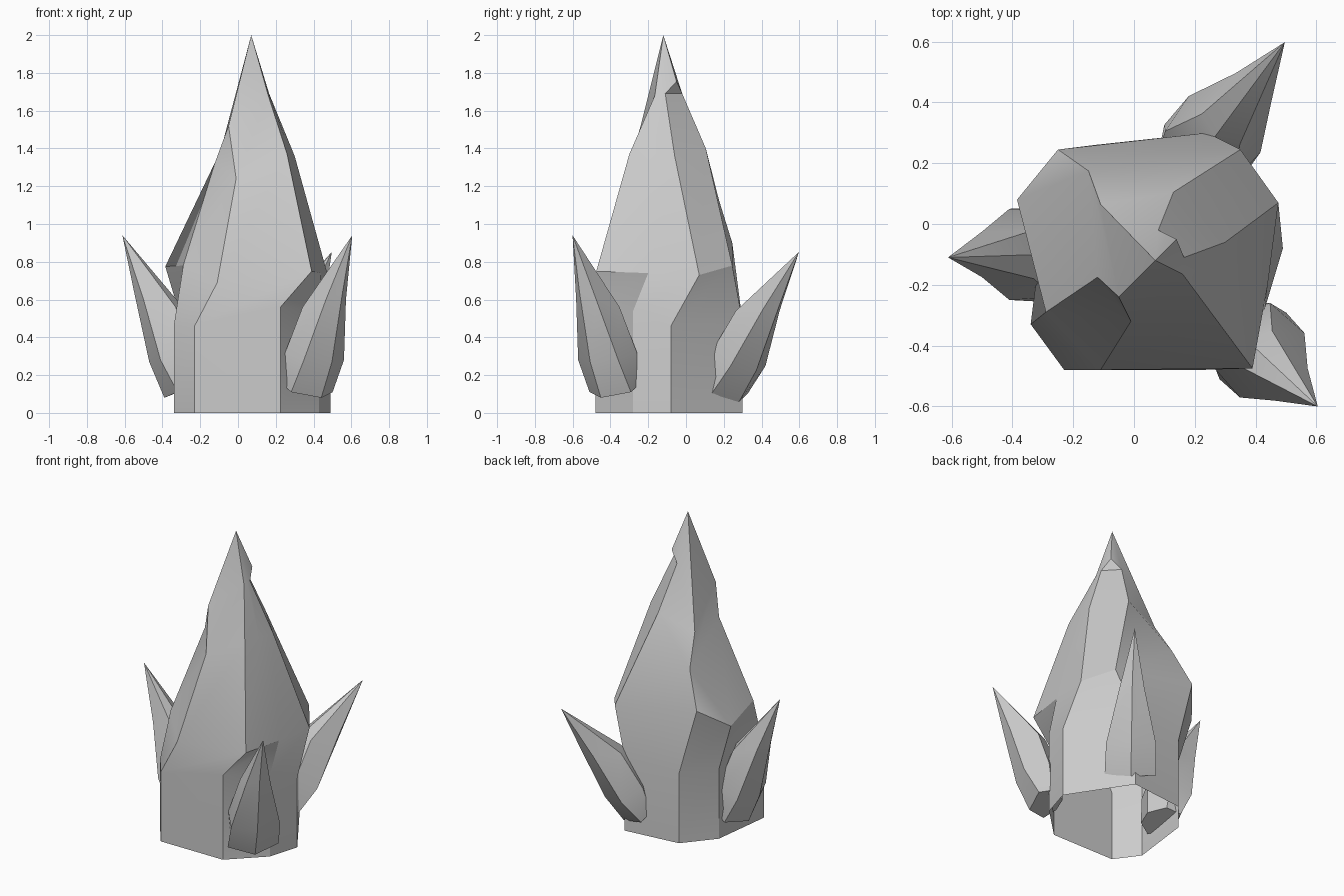
import bpy, bmesh, math
from mathutils import Matrix, Vector

if "Cube" in bpy.data.objects:
    bpy.data.objects.remove(bpy.data.objects["Cube"])


def finish(name, bm):
    bmesh.ops.remove_doubles(bm, verts=bm.verts[:], dist=0.001)
    bmesh.ops.recalc_face_normals(bm, faces=bm.faces[:])
    mesh = bpy.data.meshes.new(name)
    bm.to_mesh(mesh)
    bm.free()
    ob = bpy.data.objects.new(name, mesh)
    bpy.context.collection.objects.link(ob)
    bpy.ops.object.select_all(action='DESELECT')
    ob.select_set(True)
    bpy.context.view_layer.objects.active = ob
    bpy.ops.object.shade_smooth_by_angle(angle=math.radians(25))
    return ob


def loft(bm, rings, tip):
    """Skin rings of points and return the last ring and the tip vertex."""
    rows = [[bm.verts.new(p) for p in ring] for ring in rings]
    n = len(rows[0])
    for lo, hi in zip(rows, rows[1:]):
        for i in range(n):
            j = (i + 1) % n
            bm.faces.new((lo[i], lo[j], hi[j], hi[i]))
    return rows, bm.verts.new(tip)


# Main crystal: octagonal foot, open below, with leaning ridges up to the point
foot = [(-.23, -.48), (.225, -.48), (.43, -.28), (.49, -.08),
        (.24, .30), (-.13, .26), (-.29, .07), (-.34, -.33)]
shoulder_z = [.46, .56, .54, .46, .48, .46, .46, .46]
belly = [(-.11, -.48, .69), (.39, -.475, .75), (.44, -.20, .74), (.475, .07, .73),
         (.35, .245, .78), (-.25, .245, .90), (-.385, .08, .775), (-.29, -.29, .78)]
waist = [(-.01, -.32, 1.24), (.26, -.30, 1.37), (.28, -.18, 1.37), (.30, -.06, 1.36),
         (.13, .105, 1.40), (-.15, .175, 1.125), (-.15, .175, 1.125), (-.12, -.175, 1.33)]
neck = [(-.05, -.24, 1.52), (.16, -.165, 1.68), (.165, -.14, 1.685), (.165, -.11, 1.69),
        (.08, -.02, 1.69), (-.11, .065, 1.32), (-.11, .065, 1.32), (-.05, -.24, 1.52)]

bm = bmesh.new()
rows, tip = loft(bm, [[(x, y, 0) for x, y in foot],
                      [(x, y, z) for (x, y), z in zip(foot, shoulder_z)],
                      belly, waist, neck], (.07, -.12, 2))
top = rows[-1]
notch = bm.verts.new((.14, -.05, 1.755))
for i in range(8):
    a, b = top[i], top[(i + 1) % 8]
    if i == 3:      # chipped notch just under the point
        for f in ((a, b, notch), (a, notch, tip), (notch, b, tip)):
            bm.faces.new(f)
    elif (a.co - b.co).length > .001:
        bm.faces.new((a, b, tip))
finish("main_crystal", bm)


# Side shards: symmetric sections given as (outward, sideways, height)
def section(outer, side, inner, back):
    flip = lambda p: (p[0], -p[1], p[2])
    return [outer, side, inner, back, flip(inner), flip(side)]


shard_rings = [
    section((.10, 0, .08), (.03, .155, .11), (-.05, .12, .14), (-.10, 0, .14)),
    section((.18, 0, .27), (.12, .15, .28), (-.03, .14, .32), (-.10, 0, .34)),
    section((.26, 0, .64), (.21, .075, .60), (.04, .08, .56), (.01, 0, .57))]


def shard(name, x, y, angle, lean=0):
    bm = bmesh.new()
    rows, tip = loft(bm, shard_rings, (.322, .01, .94))
    for i in range(6):
        bm.faces.new((rows[-1][i], rows[-1][(i + 1) % 6], tip))
    bm.faces.new(rows[0][::-1])
    m = (Matrix.Translation(Vector((x, y, 0)))
         @ Matrix.Rotation(math.radians(angle), 4, 'Z')
         @ Matrix.Rotation(math.radians(lean), 4, 'Y'))
    bm.transform(m)
    finish(name, bm)


shard("front_right_shard", .37, -.38, -45)
shard("left_shard", -.29, -.10, 180)
shard("back_shard", .19, .19, 52, 12)
